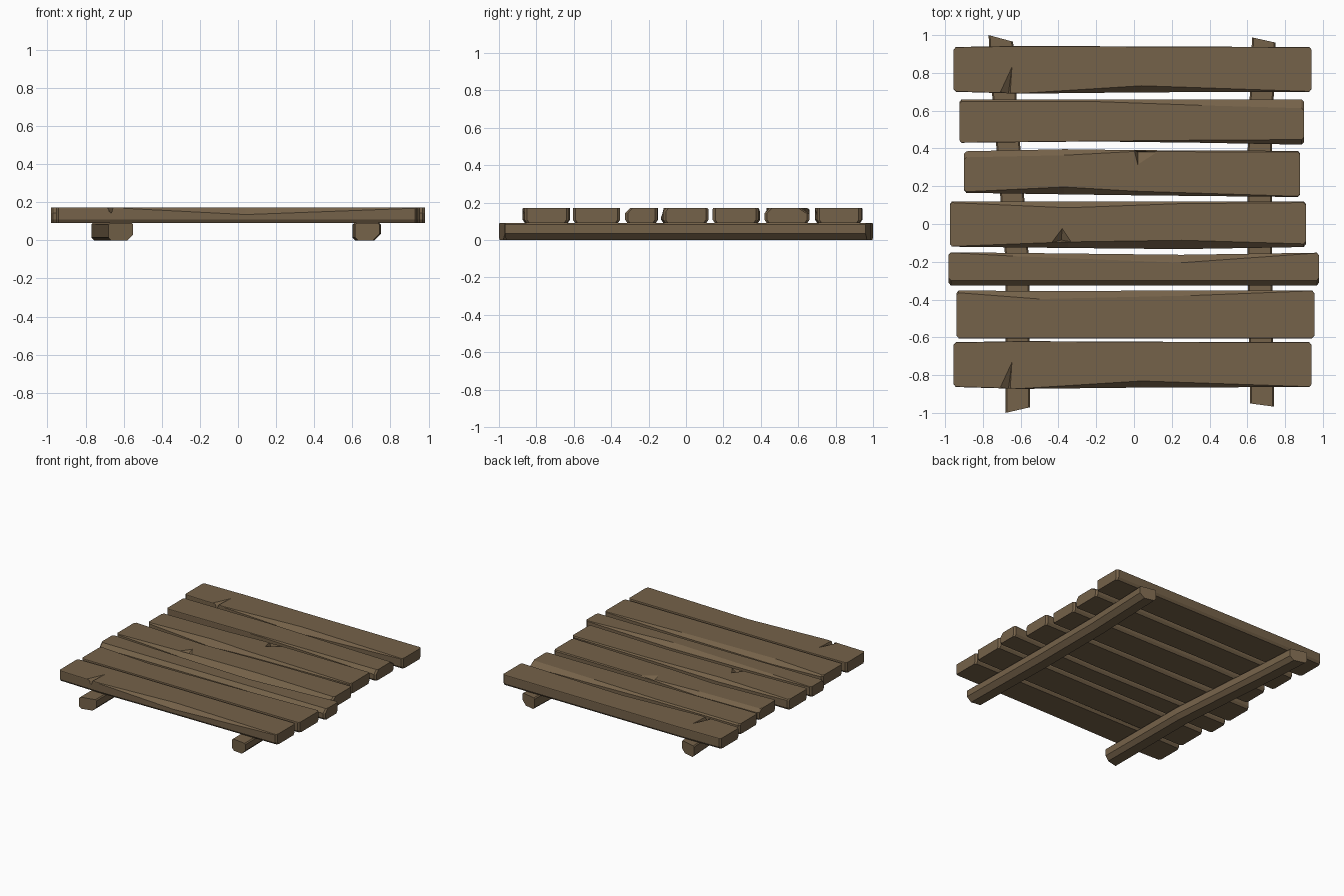
import bpy, bmesh

if "Cube" in bpy.data.objects:
    bpy.data.objects.remove(bpy.data.objects["Cube"])

wood = bpy.data.materials.new("weathered brown wood")
wood.diffuse_color = (0.178, 0.122, 0.067, 1)
wood.use_nodes = True
wood.node_tree.nodes["Principled BSDF"].inputs["Base Color"].default_value = wood.diffuse_color
B, T = 0.09, 0.172   # underside and top of the planks


def make(name, verts, faces):
    me = bpy.data.meshes.new(name)
    bm = bmesh.new()
    vs = [bm.verts.new(v) for v in verts]
    for f in faces:
        bm.faces.new([vs[i] for i in f])
    bmesh.ops.recalc_face_normals(bm, faces=bm.faces)
    bm.to_mesh(me)
    bm.free()
    me.materials.append(wood)
    ob = bpy.data.objects.new(name, me)
    bpy.context.collection.objects.link(ob)
    return ob


def loft(name, rings):
    n = len(rings[0])
    faces = [list(range(n)), [(len(rings) - 1) * n + i for i in range(n)]]
    for r in range(len(rings) - 1):
        for i in range(n):
            j = (i + 1) % n
            faces.append([r * n + i, r * n + j, (r + 1) * n + j, (r + 1) * n + i])
    return make(name, [p for ring in rings for p in ring], faces)


def plank(name, stations, dy=0.0, dent=None):
    # station: x, front y, back y, worn width of front and back top edges
    (x0, *a), (x1, *b) = stations[0], stations[-1]
    trim = lambda s: (s[0] + 0.014, s[1] - 0.014, s[2], s[3])
    st = [(x0, *trim(a)), (x0 + 0.012, *a), *stations[1:-1],
          (x1 - 0.012, *b), (x1, *trim(b))]
    rings = []
    for x, f, k, cf, cb in st:
        f, k = f + dy, k + dy
        rings.append([(x, f + 0.012, B), (x, f, B + 0.018),
                      (x, f, T - 0.004 - cf), (x, f + cf + 0.002, T),
                      (x, k - cb - 0.002, T), (x, k, T - 0.004 - cb * 0.6),
                      (x, k, B + 0.018), (x, k - 0.012, B)])
    ob = loft(name, rings)
    if dent:
        # wedge-shaped split: three surface points and a deep point
        *tri, deep = dent
        pts = [(x, y + dy, T + 0.002) for x, y in tri]
        pts.append((deep[0], deep[1] + dy, T - 0.03))
        cut = make("split_cutter", pts,
                   [(0, 1, 2), (0, 1, 3), (1, 2, 3), (2, 0, 3)])
        cut.hide_render = True
        m = ob.modifiers.new("split", 'BOOLEAN')
        m.operation, m.solver, m.object = 'DIFFERENCE', 'EXACT', cut
        bpy.context.view_layer.objects.active = ob
        bpy.ops.object.modifier_apply(modifier=m.name)
        bpy.data.objects.remove(cut)


# First and last planks share one shape
edge = [(-0.955, 0.70, 0.937, 0, 0), (-0.6, 0.69, 0.943, 0, 0),
        (0.04, 0.697, 0.94, 0.033, 0), (0.94, 0.70, 0.937, 0, 0)]
edge_dent = [(-0.645, 0.84), (-0.71, 0.70), (-0.655, 0.685), (-0.665, 0.69)]
plank("plank_back", edge, 0, edge_dent)
plank("plank_front", edge, -1.563, edge_dent)

# Middle planks, from back to front
plank("plank_2", [(-0.925, 0.43, 0.66, 0, 0.01), (-0.2, 0.437, 0.66, 0, 0.01),
                  (0.36, 0.43, 0.66, 0.012, 0.03), (0.9, 0.42, 0.66, 0.025, 0.045)])
plank("plank_3", [(-0.9, 0.165, 0.385, 0.004, 0.03), (-0.37, 0.157, 0.396, 0.037, 0.03),
                  (0.0, 0.152, 0.391, 0.02, 0.005), (0.88, 0.143, 0.387, 0.002, 0.005)],
      0, [(0.0, 0.39), (0.13, 0.382), (0.02, 0.31), (0.02, 0.38)])
plank("plank_4", [(-0.975, -0.12, 0.12, 0, 0.005), (-0.35, -0.127, 0.118, 0.03, 0.03),
                  (0.25, -0.133, 0.12, 0.045, 0.01), (0.91, -0.122, 0.12, 0.015, 0.005)],
      0, [(-0.38, -0.02), (-0.44, -0.1), (-0.33, -0.095), (-0.385, -0.085)])
plank("plank_5", [(-0.982, -0.325, -0.15, 0.025, 0), (-0.64, -0.325, -0.153, 0.025, 0.015),
                  (0.25, -0.325, -0.163, 0.025, 0.04), (0.98, -0.325, -0.152, 0.025, 0)])
plank("plank_6", [(-0.94, -0.605, -0.352, 0, 0.01), (-0.5, -0.605, -0.355, 0, 0.04),
                  (0.3, -0.605, -0.352, 0, 0.025), (0.955, -0.605, -0.352, 0, 0)])


# Bent support beams with chamfered undersides and slanted ends
def beam(name, stations, cl, cr):
    rings = []
    for xl, xr, yl, yr in stations:
        w = xr - xl
        y = lambda x: yl + (yr - yl) * (x - xl) / w
        rings.append([(x, y(x), z) for x, z in (
            (xl + cl, 0), (xr - cr, 0), (xr, cr), (xr, 0.082),
            (xr - 0.008, B), (xl + 0.008, B), (xl, 0.082), (xl, cl))])
    loft(name, rings)


beam("left_beam", [(-0.77, -0.64, 1.0, 0.965), (-0.75, -0.622, 0.67, 0.67),
                   (-0.68, -0.555, -0.2, -0.2), (-0.68, -0.55, -1.0, -0.97)], 0.015, 0.03)
beam("right_beam", [(0.625, 0.75, 0.988, 0.96), (0.602, 0.73, 0.4, 0.4),
                    (0.6, 0.73, -0.2, -0.2), (0.615, 0.742, -0.95, -0.967)], 0.015, 0.035)
